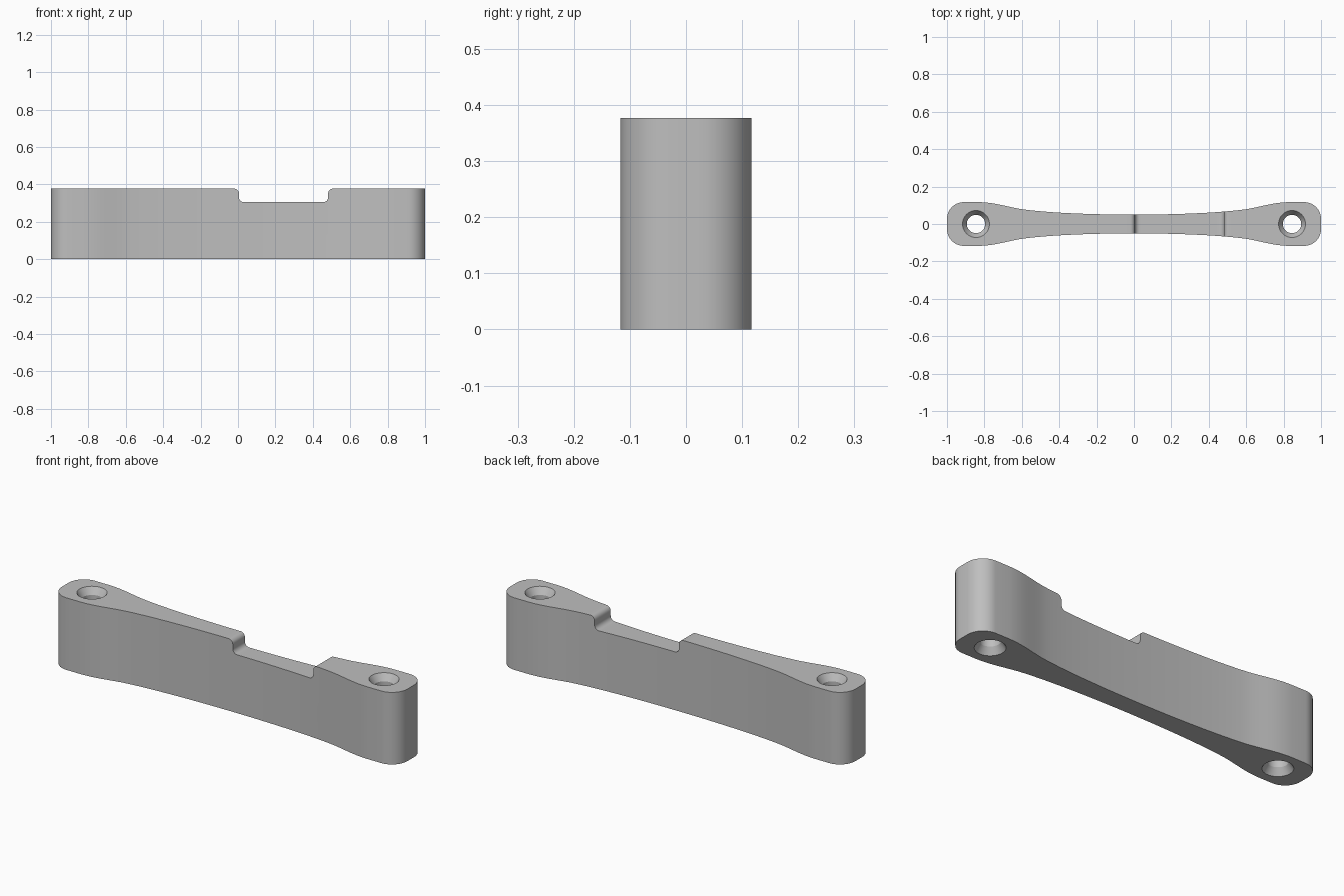
import bpy, bmesh, math
from mathutils import Vector
from mathutils.geometry import interpolate_bezier

if "Cube" in bpy.data.objects:
    bpy.data.objects.remove(bpy.data.objects["Cube"])

HEIGHT = 0.377
HOLE_X = 0.845

grey = bpy.data.materials.new("plain grey")
grey.use_nodes = True
grey.diffuse_color = (0.52, 0.52, 0.52, 1)
grey.node_tree.nodes["Principled BSDF"].inputs["Base Color"].default_value = (0.52, 0.52, 0.52, 1)


def prism(name, points, offset):
    """Extrude a closed outline along the offset vector."""
    bm = bmesh.new()
    face = bm.faces.new([bm.verts.new(p) for p in points])
    result = bmesh.ops.extrude_face_region(bm, geom=[face])
    moved = [v for v in result["geom"] if isinstance(v, bmesh.types.BMVert)]
    bmesh.ops.translate(bm, verts=moved, vec=offset)
    bmesh.ops.recalc_face_normals(bm, faces=bm.faces)
    return add_object(name, bm)


def add_object(name, bm):
    mesh = bpy.data.meshes.new(name)
    bm.to_mesh(mesh)
    bm.free()
    mesh.materials.append(grey)
    obj = bpy.data.objects.new(name, mesh)
    bpy.context.collection.objects.link(obj)
    return obj


def arc(cx, cy, r, start, end, steps):
    angles = [math.radians(start + (end - start) * i / steps) for i in range(steps + 1)]
    return [(cx + r * math.cos(a), cy + r * math.sin(a)) for a in angles]


def bezier(a, b, c, d, steps):
    pts = interpolate_bezier(*[Vector((*p, 0)) for p in (a, b, c, d)], steps)
    return [(p.x, p.y) for p in pts]


# Bar: waisted outline with rounded ends, mirrored from one quarter
R = 0.09
HALF = 0.117
quarter = arc(1 - R, HALF - R, R, 0, 90, 12)
quarter += bezier((0.83, HALF), (0.74, 0.115), (0.69, 0.094), (0.6, 0.079), 14)
quarter += bezier((0.6, 0.079), (0.45, 0.058), (0.2, 0.05), (0, 0.05), 14)[1:]
upper = quarter + [(-x, y) for x, y in reversed(quarter[:-1])]
outline = upper + [(x, -y) for x, y in reversed(upper)]
bar = prism("mounting_bar", [(x, y, 0) for x, y in outline], (0, 0, HEIGHT))

# Notch cutter: filleted floor corners and rounded upper lips
LEFT, RIGHT, FLOOR, F = 0.005, 0.482, 0.305, 0.025
profile = [(LEFT - F, HEIGHT + 0.1), (LEFT - F, HEIGHT)]
profile += arc(LEFT - F, HEIGHT - F, F, 90, 0, 6)[1:]
profile += arc(LEFT + F, FLOOR + F, F, 180, 270, 6)
profile += arc(RIGHT - F, FLOOR + F, F, 270, 360, 6)
profile += arc(RIGHT + F, HEIGHT - F, F, 180, 90, 6)
profile += [(RIGHT + F, HEIGHT + 0.1)]
cutters = [prism("notch_cutter", [(x, -0.3, z) for x, z in profile], (0, 0.6, 0))]


# Screw hole cutters: bore with a countersink at both ends
def hole_cutter(name, x):
    bore, rim, sink, extra, n = 0.049, 0.072, 0.035, 0.02, 40
    flare = rim + (rim - bore) * extra / sink
    levels = [(flare, -extra), (bore, sink), (bore, HEIGHT - sink), (flare, HEIGHT + extra)]
    bm = bmesh.new()
    rings = [[bm.verts.new((px, py, z)) for px, py in arc(x, 0, r, 0, 360, n)[:-1]]
             for r, z in levels]
    for low, high in zip(rings, rings[1:]):
        for i in range(n):
            j = (i + 1) % n
            bm.faces.new((low[i], low[j], high[j], high[i]))
    bm.faces.new(rings[0])
    bm.faces.new(rings[-1])
    bmesh.ops.recalc_face_normals(bm, faces=bm.faces)
    return add_object(name, bm)


cutters.append(hole_cutter("left_hole_cutter", HOLE_X))
cutters.append(hole_cutter("right_hole_cutter", -HOLE_X))

# Cut the bar and bake the result
for cutter in cutters:
    cutter.hide_render = True
    mod = bar.modifiers.new(cutter.name, "BOOLEAN")
    mod.operation = "DIFFERENCE"
    mod.solver = "EXACT"
    mod.object = cutter

bpy.ops.object.select_all(action="DESELECT")
bar.select_set(True)
bpy.context.view_layer.objects.active = bar
for mod in list(bar.modifiers):
    bpy.ops.object.modifier_apply(modifier=mod.name)
for cutter in cutters:
    bpy.data.objects.remove(cutter)
bpy.ops.object.shade_smooth_by_angle(angle=math.radians(30))
